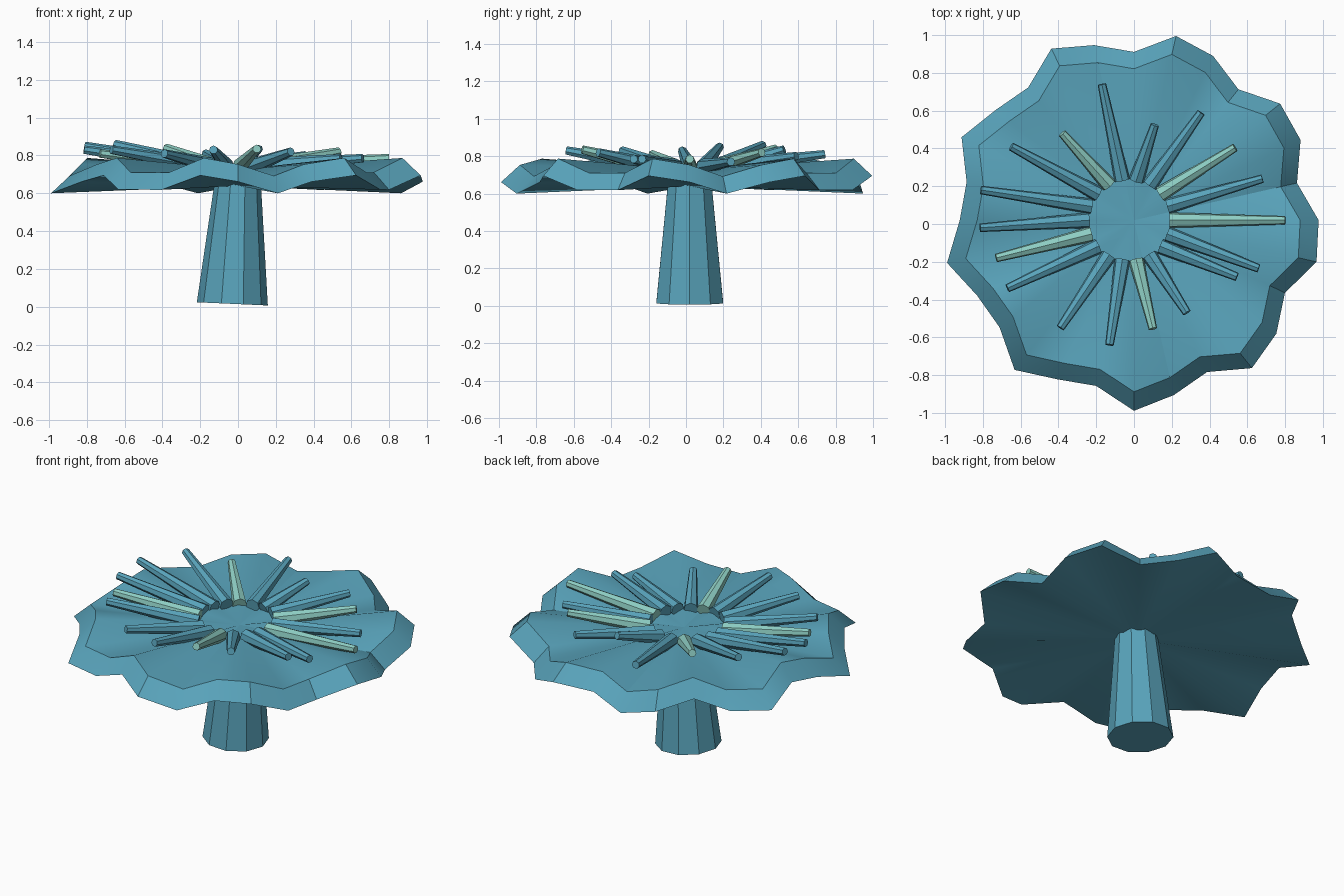
import bpy, bmesh, math
from mathutils import Vector

if "Cube" in bpy.data.objects:
    bpy.data.objects.remove(bpy.data.objects["Cube"])


def material(name, rgb):
    m = bpy.data.materials.new(name)
    m.diffuse_color = (*rgb, 1)
    m.use_nodes = True
    m.node_tree.nodes["Principled BSDF"].inputs["Base Color"].default_value = m.diffuse_color
    return m


TEAL = material("teal", (0.10, 0.37, 0.50))
PALE = material("pale_green", (0.27, 0.62, 0.55))


def finish(name, bm, mat):
    bmesh.ops.recalc_face_normals(bm, faces=bm.faces)
    me = bpy.data.meshes.new(name)
    bm.to_mesh(me)
    bm.free()
    me.materials.append(mat)
    ob = bpy.data.objects.new(name, me)
    bpy.context.collection.objects.link(ob)
    bpy.ops.object.select_all(action='DESELECT')
    bpy.context.view_layer.objects.active = ob
    ob.select_set(True)
    bpy.ops.object.shade_smooth_by_angle(angle=math.radians(35))
    return ob


def taper(name, start, end, r1, r2, sides, mat):
    # Tapered cylinder between two points
    start, end = Vector(start), Vector(end)
    axis = end - start
    bm = bmesh.new()
    bmesh.ops.create_cone(bm, cap_ends=True, segments=sides, radius1=r1,
                          radius2=r2, depth=axis.length)
    rot = axis.to_track_quat('Z', 'Y')
    for v in bm.verts:
        v.co = rot @ v.co + (start + end) / 2
    return finish(name, bm, mat)


# Stem, leaning slightly
taper("stem", (-0.03, 0.02, 0.015), (0, 0.02, 0.68), 0.188, 0.12, 10, TEAL)

# Wavy disc: outer rim, raised inner rim, fans to the centre above and below
N, CY = 28, 0.02
bm = bmesh.new()
outer, inner = [], []
for i in range(N):
    a = math.tau * i / N
    r = 0.95 + 0.065 * math.cos(9 * a + math.radians(65))
    z = 0.65 + 0.05 * math.sin(8 * a + 2.91)
    c, s = math.cos(a), math.sin(a)
    outer.append(bm.verts.new((r * c, CY + r * s, z)))
    inner.append(bm.verts.new((0.9 * r * c, CY + 0.9 * r * s, z + 0.092)))
top = bm.verts.new((0, CY, 0.725))
bottom = bm.verts.new((0, CY, 0.64))
for i in range(N):
    j = (i + 1) % N
    bm.faces.new((outer[i], outer[j], inner[j], inner[i]))
    bm.faces.new((inner[i], inner[j], top))
    bm.faces.new((outer[j], outer[i], bottom))
finish("disc", bm, TEAL)

# Ring of tentacles; every fourth one is pale
tips = [(0.80, 0.02, 0.785), (0.68, 0.24, 0.77), (0.535, 0.405, 0.82),
        (0.355, 0.59, 0.80), (0.11, 0.525, 0.835), (-0.17, 0.74, 0.81),
        (-0.38, 0.48, 0.84), (-0.65, 0.41, 0.86), (-0.81, 0.18, 0.85),
        (-0.815, -0.02, 0.83), (-0.73, -0.18, 0.81), (-0.67, -0.34, 0.83),
        (-0.39, -0.55, 0.81), (-0.13, -0.64, 0.83), (0.10, -0.555, 0.835),
        (0.28, -0.47, 0.82), (0.545, -0.28, 0.785), (0.66, -0.235, 0.785)]
for i, tip in enumerate(tips):
    a = math.tau * i / len(tips)
    base = (-0.025 + 0.215 * math.cos(a), CY + 0.215 * math.sin(a), 0.745)
    pale = i in (0, 2, 6, 10, 14)
    taper(f"tentacle_{i + 1}", base, tip, 0.042, 0.023, 7, PALE if pale else TEAL)
